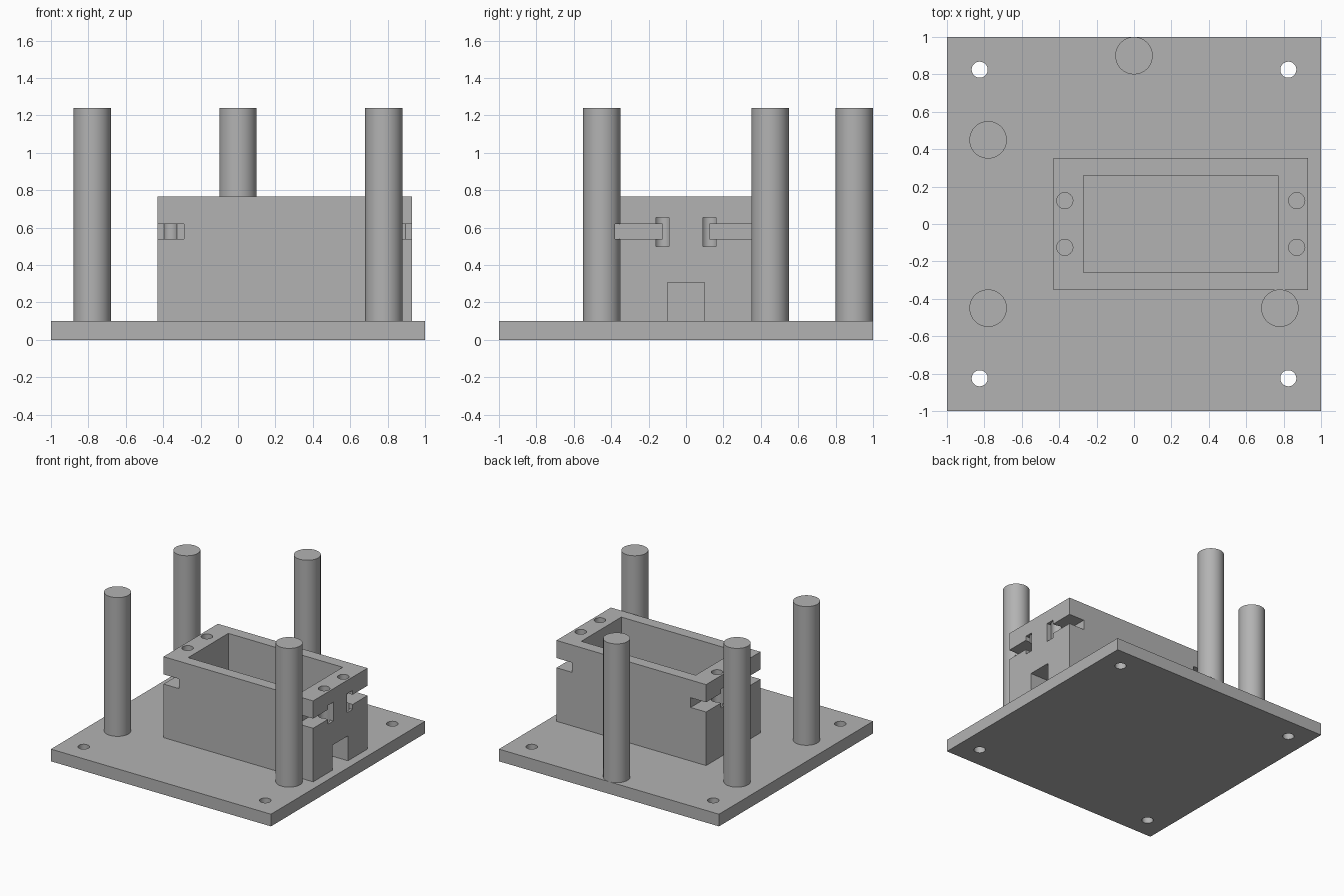
import bpy
import math

cube = bpy.data.objects.get("Cube")
if cube:
    bpy.data.objects.remove(cube, do_unlink=True)

grey = bpy.data.materials.new("plain grey")
grey.use_nodes = True
grey.diffuse_color = (0.45, 0.45, 0.45, 1)
grey.node_tree.nodes["Principled BSDF"].inputs["Base Color"].default_value = (0.45, 0.45, 0.45, 1)


def block(name, x, y, z):
    """Box given by its (min, max) range on each axis."""
    spans = [sorted(s) for s in (x, y, z)]
    bpy.ops.mesh.primitive_cube_add(size=1, location=[(a + b) / 2 for a, b in spans])
    ob = bpy.context.object
    ob.name = name
    ob.scale = [b - a for a, b in spans]
    bpy.ops.object.transform_apply(location=True, rotation=True, scale=True)
    ob.data.materials.append(grey)
    return ob


def cylinder(name, x, y, radius, z, sides=64):
    bpy.ops.mesh.primitive_cylinder_add(vertices=sides, radius=radius, depth=z[1] - z[0],
                                        location=(x, y, (z[0] + z[1]) / 2))
    ob = bpy.context.object
    ob.name = name
    bpy.ops.object.transform_apply(location=True, rotation=True, scale=True)
    ob.data.materials.append(grey)
    return ob


def cut(target, cutter):
    """Subtract the cutter from the target and discard it."""
    cutter.hide_render = True
    bpy.context.view_layer.objects.active = target
    mod = target.modifiers.new("cut", "BOOLEAN")
    mod.operation = "DIFFERENCE"
    mod.solver = "EXACT"
    mod.object = cutter
    bpy.ops.object.modifier_apply(modifier=mod.name)
    bpy.data.objects.remove(cutter, do_unlink=True)


def smooth(ob):
    bpy.ops.object.select_all(action="DESELECT")
    ob.select_set(True)
    bpy.context.view_layer.objects.active = ob
    bpy.ops.object.shade_smooth_by_angle(angle=math.radians(30))


SIDES = (-1, 1)
PLATE_TOP, BOX_TOP, POST_TOP = 0.1, 0.765, 1.24

# Base plate with a screw hole in each corner
plate = block("base_plate", (-1, 1), (-1, 1), (0, PLATE_TOP))
for sx in SIDES:
    for sy in SIDES:
        cut(plate, cylinder("cutter", sx * 0.825, sy * 0.825, 0.043, (-0.1, 0.2), 32))
smooth(plate)

# Support posts
posts = {}
for name, x, y in (("front_right_post", -0.78, -0.45), ("front_left_post", 0.78, -0.45),
                   ("back_right_post", -0.78, 0.45), ("back_post", 0, 0.9)):
    posts[name] = cylinder(name, x, y, 0.1, (PLATE_TOP, POST_TOP))

# Open housing
housing = block("housing", (-0.43, 0.93), (-0.353, 0.353), (PLATE_TOP, BOX_TOP))
cut(housing, block("cutter", (-0.27, 0.77), (-0.26, 0.26), (0, 1)))

# Cable opening at the foot of one end
cut(housing, block("cutter", (0.7, 1), (-0.1, 0.1), (0, 0.305)))


def channel(end, sx, sy):
    return block("cutter", (end - sx * 0.14, end + sx * 0.1),
                 (sy * 0.125, sy * 0.38), (0.54, 0.62))


# Screw holes, nut slots and side channels at both ends
for sx, end in ((-1, -0.43), (1, 0.93)):
    for sy in SIDES:
        cut(housing, channel(end, sx, sy))
        cut(housing, block("cutter", (end - sx * 0.06, end + sx * 0.1),
                           (sy * 0.09, sy * 0.16), (0.5, 0.655)))
        cut(housing, cylinder("cutter", end - sx * 0.06, sy * 0.125, 0.043, (0.45, 0.9), 32))
smooth(housing)

# The channel also nicks the neighbouring post
cut(posts["front_left_post"], channel(0.93, 1, -1))
for post in posts.values():
    smooth(post)
